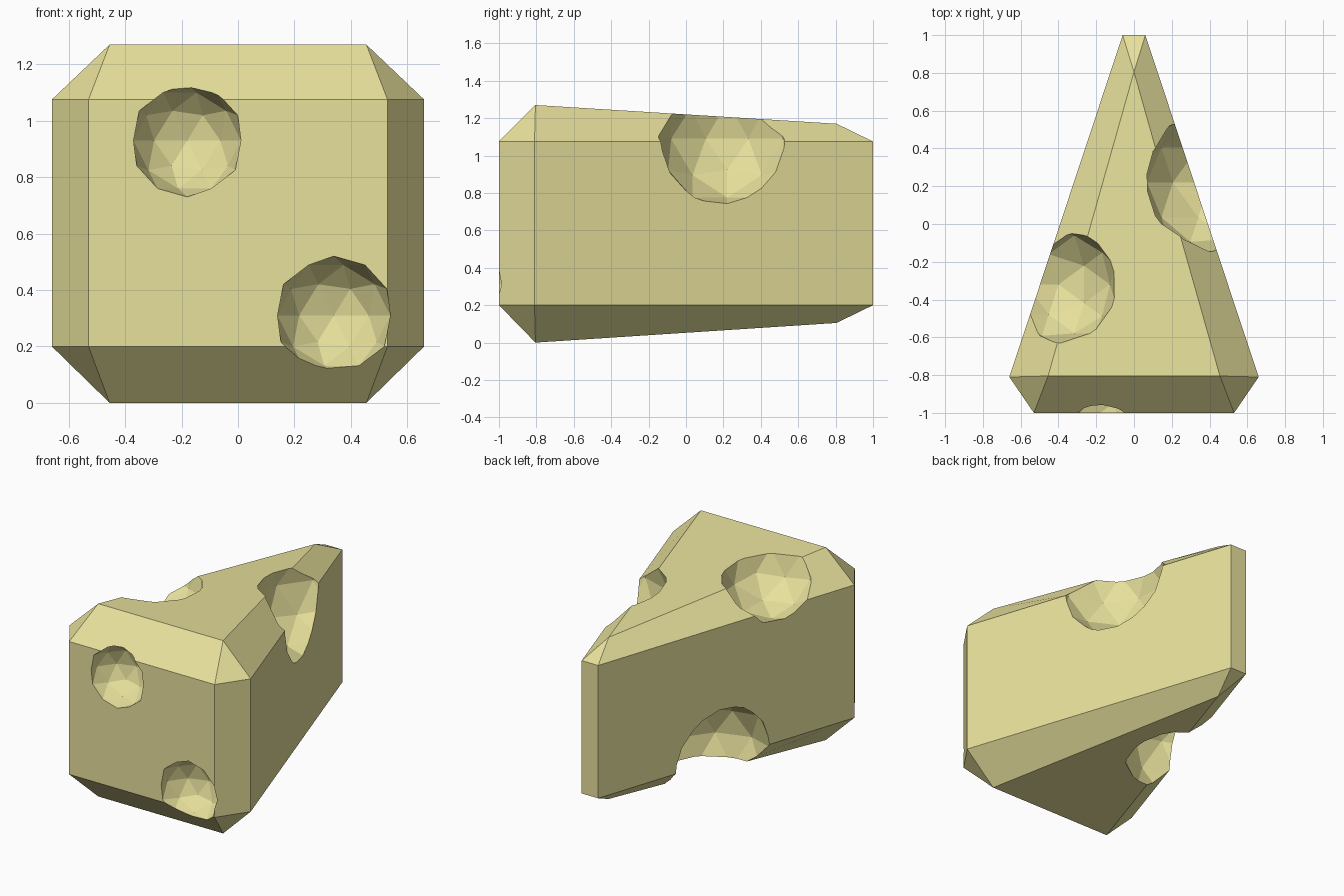
import bpy, bmesh

if "Cube" in bpy.data.objects:
    bpy.data.objects.remove(bpy.data.objects["Cube"])

# Cheese material
mat = bpy.data.materials.new("cheese_yellow")
mat.diffuse_color = (0.80, 0.75, 0.33, 1)
mat.use_nodes = True
mat.node_tree.nodes["Principled BSDF"].inputs["Base Color"].default_value = mat.diffuse_color

# Wedge: two six-sided rings, capped by smaller triangles (chamfered rims)
RING = [(-.53, -1), (.53, -1), (.66, -.81), (.06, 1), (-.06, 1), (-.66, -.81)]
LOW = [(-.455, -.805, 0), (.455, -.805, 0), (0, .805, .105)]
HIGH = [(-.455, -.805, 1.27), (.455, -.805, 1.27), (0, .805, 1.17)]

bm = bmesh.new()
low_ring = [bm.verts.new((x, y, .2)) for x, y in RING]
high_ring = [bm.verts.new((x, y, 1.075)) for x, y in RING]
for i in range(6):
    j = (i + 1) % 6
    bm.faces.new((low_ring[i], low_ring[j], high_ring[j], high_ring[i]))
for ring, tri in ((low_ring, LOW), (high_ring, HIGH)):
    cap = [bm.verts.new(p) for p in tri]
    bm.faces.new(cap)
    for i in range(3):
        a, b, c = ring[2 * i], ring[2 * i + 1], ring[(2 * i + 2) % 6]
        near, far = cap[i], cap[(i + 1) % 3]
        if i == 0:                        # front chamfer and right corner
            bm.faces.new((a, b, far, near))
            bm.faces.new((b, c, far))
        elif i == 1:                      # right chamfer and back tip
            bm.faces.new((a, b, far, near))
            bm.faces.new((b, c, far))
        else:                             # left chamfer and left corner
            bm.faces.new((a, b, far, near))
            bm.faces.new((b, c, far))
bmesh.ops.recalc_face_normals(bm, faces=bm.faces)
mesh = bpy.data.meshes.new("cheese_wedge")
bm.to_mesh(mesh)
bm.free()
mesh.materials.append(mat)
cheese = bpy.data.objects.new("cheese_wedge", mesh)
bpy.context.collection.objects.link(cheese)

# Holes: centre and radius of each low-poly sphere cut
HOLES = [((-.18, -1, .93), .20), ((.34, -1, .31), .21),
         ((-.40, -.32, 1.29), .32), ((.40, .22, 1.09), .37),
         ((-.29, .10, .18), .37)]
for centre, radius in HOLES:
    bpy.ops.mesh.primitive_ico_sphere_add(subdivisions=2, radius=radius, location=centre)
    cutter = bpy.context.object
    cutter.name = "hole_cutter"
    cutter.hide_render = True
    cutter.data.materials.append(mat)
    mod = cheese.modifiers.new("hole", 'BOOLEAN')
    mod.operation = 'DIFFERENCE'
    mod.solver = 'EXACT'
    mod.object = cutter
    bpy.context.view_layer.objects.active = cheese
    bpy.ops.object.modifier_apply(modifier=mod.name)
    bpy.data.objects.remove(cutter)
